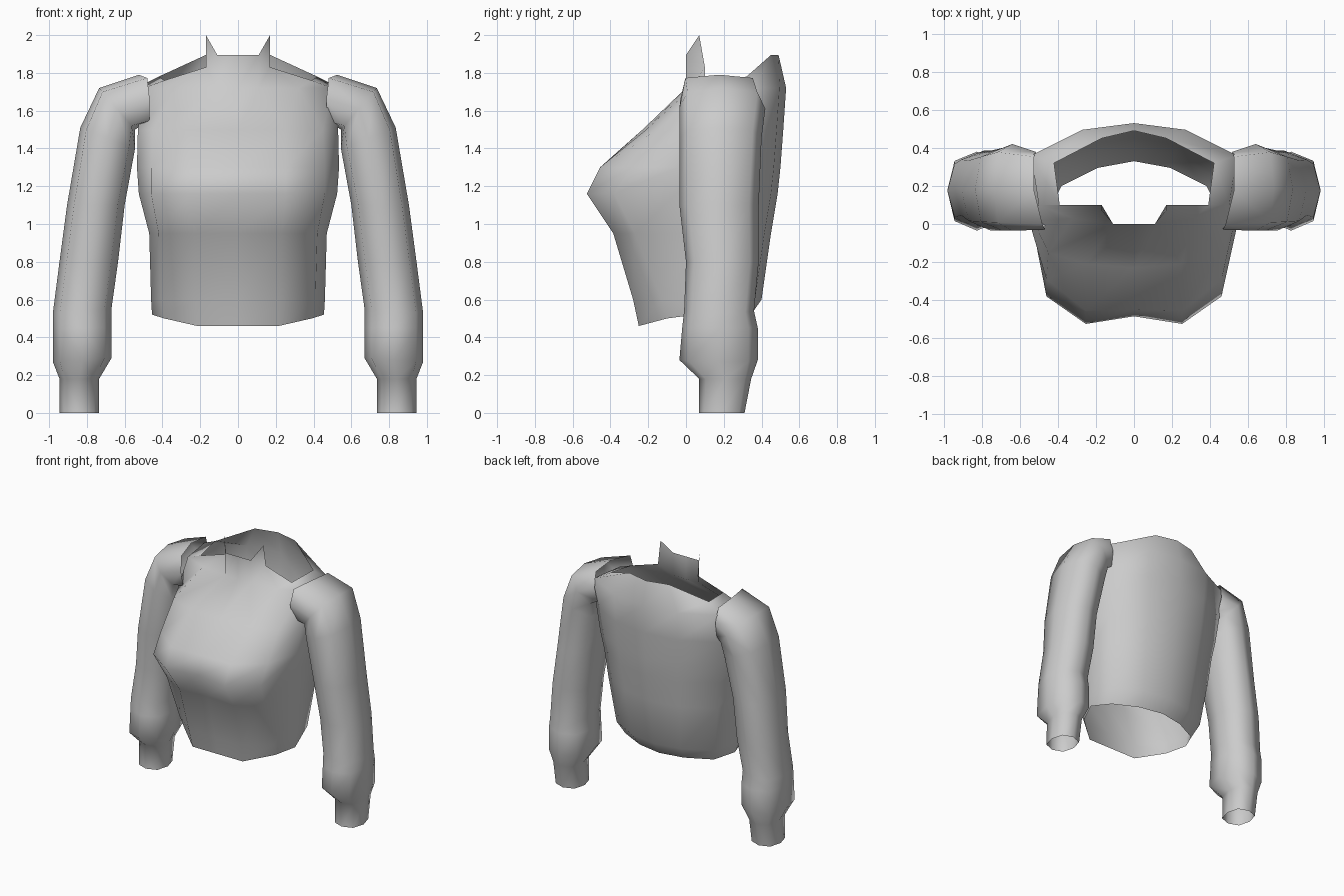
import bpy, bmesh, math
from mathutils import Vector

cube = bpy.data.objects.get("Cube")
if cube:
    bpy.data.objects.remove(cube)

cloth = bpy.data.materials.new("grey_cloth")
cloth.use_nodes = True
cloth.diffuse_color = (0.6, 0.6, 0.6, 1)
cloth.node_tree.nodes["Principled BSDF"].inputs["Base Color"].default_value = cloth.diffuse_color


def loft(name, rings, extra=None):
    """Open tube through closed rings of equal length."""
    bm = bmesh.new()
    rows = [[bm.verts.new(p) for p in ring] for ring in rings]
    n = len(rows[0])
    for low, high in zip(rows, rows[1:]):
        for i in range(n):
            j = (i + 1) % n
            bm.faces.new((low[i], low[j], high[j], high[i]))
    if extra:
        extra(bm, rows)
    bmesh.ops.recalc_face_normals(bm, faces=bm.faces)
    mesh = bpy.data.meshes.new(name)
    bm.to_mesh(mesh)
    bm.free()
    for face in mesh.polygons:
        face.use_smooth = True
    mesh.materials.append(cloth)
    obj = bpy.data.objects.new(name, mesh)
    bpy.context.collection.objects.link(obj)
    return obj


def mirrored(half):
    """Complete a half ring that starts and ends on the centre line."""
    return half + [(-x, y, z) for x, y, z in half[-2:0:-1]]


# Bodice: z, centre front, bust, front corner, side, back corner, centre back
body = [
    (0.50, -0.25, -0.25, (0.39, -0.10), (0.455, 0.05), (0.38, 0.20), 0.33),
    (0.60, -0.28, -0.28, (0.41, -0.13), (0.46, 0.05), (0.42, 0.25), 0.40),
    (0.95, -0.37, -0.385, (0.42, -0.27), (0.47, 0.05), (0.47, 0.28), 0.45),
    (1.16, -0.485, -0.525, (0.46, -0.38), (0.525, -0.05), (0.49, 0.30), 0.485),
    (1.30, -0.45, -0.455, (0.46, -0.29), (0.535, -0.04), (0.51, 0.32), 0.50),
    (1.50, -0.23, -0.21, (0.45, -0.15), (0.53, 0.02), (0.53, 0.34), 0.515),
    (1.72, 0.0, 0.0, (0.32, 0.03), (0.50, 0.10), (0.54, 0.36), 0.53),
]
rings = []
for level, (z, front, bust, corner, side, back, spine) in enumerate(body):
    dip = 0.04 if level == 0 else 0
    bust_x = 0.11 if level == len(body) - 1 else corner[0] * 0.55
    rings.append(mirrored([
        (0, front, z - dip), (bust_x, bust, z - dip), (*corner, z),
        (*side, z + dip / 2), (*back, z), (back[0] / 2, spine - 0.035, z), (0, spine, z)]))

# Neckline with raised collar front
rings.append(mirrored([
    (0, 0, 1.895), (0.11, 0, 1.895), (0.17, 0.1, 1.83), (0.39, 0.1, 1.76),
    (0.42, 0.32, 1.78), (0.17, 0.45, 1.895), (0, 0.49, 1.895)]))


def collar_points(bm, rows):
    top = rows[-1]
    for a, b, s in ((top[1], top[2], 1), (top[-1], top[-2], -1)):
        tip = bm.verts.new((s * 0.17, 0.07, 2.0))
        bm.faces.new((a, b, tip))


loft("bodice", rings, collar_points)

# Sleeve: inner (x, z), outer (x, z), front y, back y, squareness power
sleeve = [
    ((0.735, 0), (0.945, 0), 0.07, 0.31, 0.8),
    ((0.735, 0.18), (0.945, 0.18), 0.07, 0.345, 0.8),
    ((0.67, 0.29), (0.98, 0.27), -0.035, 0.38, 0.8),
    ((0.67, 0.45), (0.98, 0.45), -0.02, 0.38, 0.8),
    ((0.67, 0.55), (0.98, 0.53), -0.01, 0.36, 0.8),
    ((0.635, 0.8), (0.945, 0.8), 0, 0.385, 0.8),
    ((0.60, 1.1), (0.905, 1.1), -0.035, 0.385, 0.8),
    ((0.545, 1.4), (0.835, 1.51), -0.035, 0.40, 0.7),
    ((0.545, 1.5), (0.735, 1.72), -0.035, 0.42, 0.6),
    ((0.51, 1.53), (0.525, 1.79), -0.03, 0.38, 0.4),
]


def squared(value, power):
    return math.copysign(abs(value) ** power, value) if abs(value) > 1e-6 else 0


def sleeve_rings(side):
    out = []
    for row, (inner, outer, front, back, power) in enumerate(sleeve):
        a = Vector((inner[0], front, inner[1]))
        b = Vector((outer[0], back, outer[1]))
        middle, half = (a + b) / 2, (b - a) / 2
        ring = []
        for k in range(8):
            c = squared(math.cos(k * math.pi / 4), power)
            s = squared(math.sin(k * math.pi / 4), power)
            # The armhole edge wraps inward at front
            wrap = 0.05 * max(0, -s) if row == len(sleeve) - 1 else 0
            ring.append((side * (middle.x + half.x * c - wrap),
                         middle.y + half.y * s, middle.z + half.z * c))
        out.append(ring)
    return out


for name, side in (("left_sleeve", 1), ("right_sleeve", -1)):
    loft(name, sleeve_rings(side))
